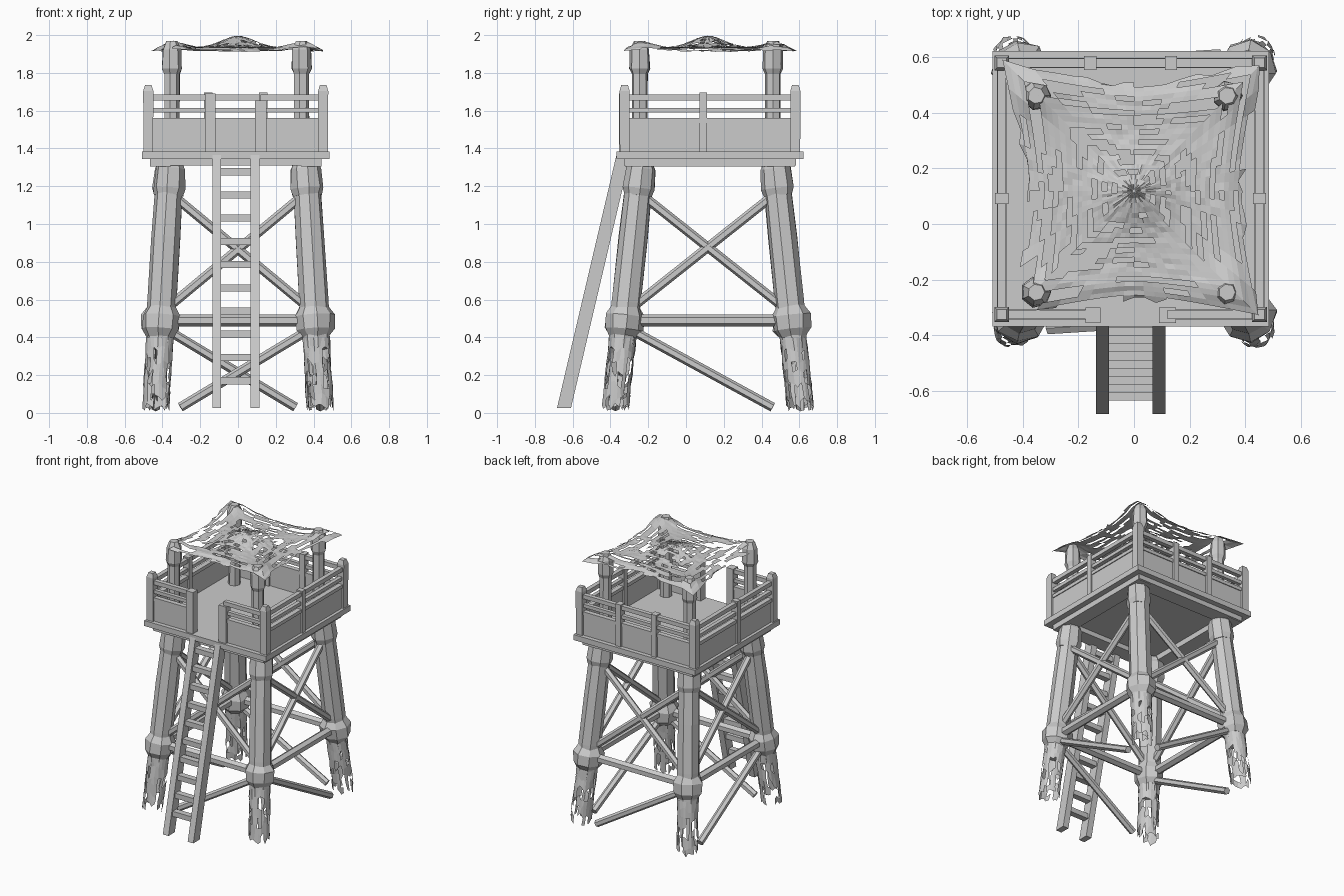
import bpy, bmesh, math, random
from mathutils import Vector

if "Cube" in bpy.data.objects:
    bpy.data.objects.remove(bpy.data.objects["Cube"])

random.seed(4)
CX, CY = -0.012, 0.127          # platform centre
LY = 0.116                      # leg frame centre in y


def finish(name, bm):
    bmesh.ops.recalc_face_normals(bm, faces=bm.faces)
    me = bpy.data.meshes.new(name)
    bm.to_mesh(me)
    bm.free()
    ob = bpy.data.objects.new(name, me)
    bpy.context.collection.objects.link(ob)
    return ob


def box(name, x0, x1, y0, y1, z0, z1):
    bm = bmesh.new()
    bmesh.ops.create_cube(bm, size=1)
    for v in bm.verts:
        v.co = ((x0 + x1) / 2 + v.co.x * (x1 - x0),
                (y0 + y1) / 2 + v.co.y * (y1 - y0),
                (z0 + z1) / 2 + v.co.z * (z1 - z0))
    return finish(name, bm)


def lathe(name, p0, p1, profile, sides=8, jitter=0.0):
    """Rings of given (fraction along p0-p1, radius), capped."""
    p0, p1 = Vector(p0), Vector(p1)
    d = p1 - p0
    q = d.to_track_quat('Z', 'Y')
    bm = bmesh.new()
    rings = []
    for t, r in profile:
        ring = []
        for i in range(sides):
            a = 2 * math.pi * (i + 0.5) / sides
            rr = r * (1 + random.uniform(-jitter, jitter))
            ring.append(bm.verts.new(p0 + d * t + q @ Vector((rr * math.cos(a), rr * math.sin(a), 0))))
        rings.append(ring)
    for a, b in zip(rings, rings[1:]):
        for i in range(sides):
            j = (i + 1) % sides
            bm.faces.new((a[i], a[j], b[j], b[i]))
    bm.faces.new(rings[0][::-1])
    bm.faces.new(rings[-1])
    return finish(name, bm)


def leg_at(sx, sy, z):
    """Axis of a splayed leg at height z."""
    return Vector((sx * (0.437 - 0.06 * z), LY + sy * (0.493 - 0.105 * z), z))


def ragged_wrap(name, sx, sy):
    """Torn wrapping around a leg foot: thin upright strips with gaps."""
    bm = bmesh.new()
    n, rows = 22, 6
    grid = []
    for k in range(rows + 1):
        row = []
        for i in range(n):
            z = 0.02 + 0.38 * k / rows + (random.uniform(-0.025, 0.025) if 0 < k < rows else 0)
            if k == 0:
                z += random.uniform(-0.01, 0.03)
            a = 2 * math.pi * (i + random.uniform(-.25, .25)) / n
            r = 0.071 + random.uniform(-0.004, 0.004)
            row.append(bm.verts.new(leg_at(sx, sy, max(z, 0.008)) + Vector((r * math.cos(a), r * math.sin(a), 0))))
        grid.append(row)
    for k in range(rows):
        for i in range(n):
            if k < 5 and random.random() < (0.3 if k < 4 else 0.12):
                continue
            j = (i + 1) % n
            bm.faces.new((grid[k][i], grid[k][j], grid[k + 1][j], grid[k + 1][i]))
    bmesh.ops.delete(bm, geom=[v for v in bm.verts if not v.link_faces], context='VERTS')
    finish(name, bm)


# Legs with knob, collar and torn wrap; roof posts above
for sx in (-1, 1):
    for sy in (-1, 1):
        lathe("leg", leg_at(sx, sy, 0.34), leg_at(sx, sy, 1.32),
              [(0, .07), (.25, .078), (.6, .077), (1, .07)], 8, 0.03)
        lathe("leg_knob", leg_at(sx, sy, 0.40), leg_at(sx, sy, 0.57),
              [(0, .07), (.25, .1), (.68, .102), (1, .072)], 8, 0.07)
        lathe("leg_collar", leg_at(sx, sy, 1.15), leg_at(sx, sy, 1.34),
              [(0, .075), (.2, .085), (.75, .08), (1, .055)], 8, 0.06)
        ragged_wrap("foot_wrap", sx, sy)
        px, py = -0.008 + sx * 0.343, 0.108 + sy * 0.353
        lathe("roof_post", (px, py, 1.38), (px, py, 1.97),
              [(0, .042), (.7, .042), (.75, .055), (.92, .052), (1, .03)], 7, 0.05)

# Bracing: corners in order round the tower, each bay the same
corners = [(-1, -1), (1, -1), (1, 1), (-1, 1)]
BEAM = [(0, .025), (1, .025)]
for i in range(4):
    a, b = corners[i], corners[(i + 1) % 4]
    lathe("cross_beam", leg_at(*a, 0.49), leg_at(*b, 0.49), [(0, .032), (1, .032)], 6)
    lathe("upper_brace", leg_at(*a, 0.53), leg_at(*b, 1.17), BEAM, 6)
    lathe("upper_brace", leg_at(*b, 0.53), leg_at(*a, 1.17), BEAM, 6)
# lower diagonals run knob to foot: front, back, right, left
for k, f in [((1, -1), (-1, -1)), ((-1, 1), (1, 1)), ((1, -1), (1, 1)), ((-1, -1), (-1, 1))]:
    lathe("lower_brace", leg_at(*k, 0.46), leg_at(*f, 0.03) * 0.85 + leg_at(*k, 0.03) * 0.15, BEAM, 6)

# Platform deck and joists beneath
box("deck", CX - .497, CX + .497, CY - .495, CY + .495, 1.345, 1.385)
for s in (-1, 1):
    box("joist_side", CX + s * .40 - .055, CX + s * .40 + .055, CY - .45, CY + .45, 1.305, 1.35)
    box("joist_cross", CX - .45, CX + .45, CY + s * .40 - .055, CY + s * .40 + .055, 1.31, 1.35)

# Parapet: solid panel below, three rails above
HX, HY = 0.463, 0.452
LAYERS = [("panel", 1.38, 1.54, .012), ("rail_low", 1.535, 1.56, .018),
          ("rail_mid", 1.59, 1.615, .014), ("rail_top", 1.655, 1.685, .016)]
for name, z0, z1, t in LAYERS:
    for s in (-1, 1):
        box("side_" + name, CX + s * HX - t, CX + s * HX + t, CY - HY, CY + HY, z0, z1)
    box("back_" + name, CX - HX, CX + HX, CY + HY - t, CY + HY + t, z0, z1)
    for x0, x1 in ((CX - HX, -.14), (.12, CX + HX)):
        box("front_" + name, x0, x1, CY - HY - t, CY - HY + t, z0, z1)

# Parapet posts
for sx, sy in corners:
    x, y = CX + sx * HX, CY + sy * HY
    lathe("corner_post", (x, y, 1.35), (x, y, 1.735), [(0, .036), (.92, .038), (1, .025)], 4)
for s in (-1, 1):
    x = CX + s * HX
    box("side_post", x - .024, x + .024, CY - .055, CY - .015, 1.38, 1.695)
    x = CX + s * .145
    box("back_post", x - .022, x + .022, CY + HY - .025, CY + HY + .025, 1.38, 1.695)
box("gate_post_left", -.175, -.12, CY - HY - .03, CY - HY + .025, 1.345, 1.69)
box("gate_post_right", .09, .15, CY - HY - .03, CY - HY + .025, 1.345, 1.655)


# Ladder leaning on the front
def ladder_y(z):
    return -0.645 + (z - 0.03) * 0.235


for x in (-.113, .09):
    ob = box("ladder_rail", x - .023, x + .023, -.037, .037, .025, 1.385)
    for v in ob.data.vertices:
        v.co.y += ladder_y(v.co.z)
for i in range(10):
    z = 0.17 + i * 0.123
    ob = box("ladder_rung", -.1, .08, ladder_y(z) - .022, ladder_y(z) + .022, z - .019, z + .019)

# Torn hide roof: polar sheet peaked in the middle, draped over the posts
bm = bmesh.new()
RINGS, SEGS = 22, 64
sheet = []
for k in range(RINGS + 1):
    f = (k + 0.3) / (RINGS + 0.3)
    row = []
    for i in range(SEGS):
        a = 2 * math.pi * i / SEGS
        c, s = math.cos(a), math.sin(a)
        m = max(abs(c), abs(s))
        diag = min(abs(c), abs(s)) / m          # 0 mid edge, 1 corner
        half = 0.39 + 0.08 * diag ** 1.6
        rad = f * (half / m * f + half * 1.05 * (1 - f))
        if k == RINGS:
            rad *= random.uniform(0.95, 1.02)
        x, y = rad * c, rad * s
        post = math.hypot(abs(x) - .345, abs(y) - .353)
        z = 1.937 + 0.06 * math.exp(-(rad / .12) ** 2) + 0.035 * math.exp(-(post / .08) ** 2)
        z -= 0.02 * max(0, f - .85) / .15 + random.uniform(0, .006)
        row.append(bm.verts.new((x, y + 0.118, z)))
    sheet.append(row)
for k in range(RINGS):
    skip = 0
    for i in range(SEGS):
        if k > 2 and skip == 0 and random.random() < 0.11:
            skip = random.randint(2, 5)         # a slit along the ring
        if skip:
            skip -= 1
            continue
        j = (i + 1) % SEGS
        bm.faces.new((sheet[k][i], sheet[k][j], sheet[k + 1][j], sheet[k + 1][i]))
bm.faces.new(sheet[0])
bmesh.ops.delete(bm, geom=[v for v in bm.verts if not v.link_faces], context='VERTS')
finish("hide_roof", bm)
